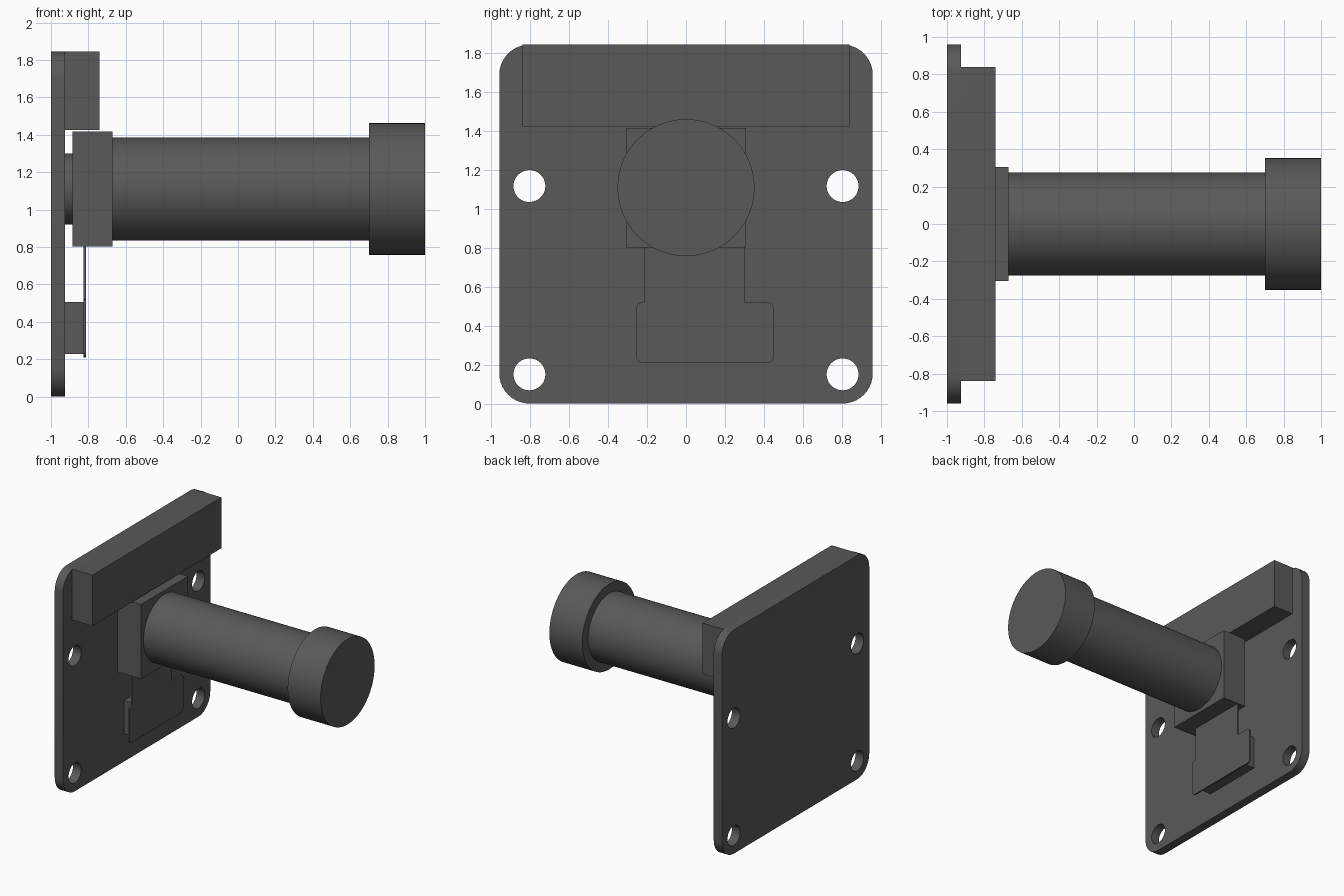
import bpy, bmesh
from math import pi, sin, cos, radians

if "Cube" in bpy.data.objects:
    bpy.data.objects.remove(bpy.data.objects["Cube"])

AXIS_Z = 1.11  # height of the lens axis

dark = bpy.data.materials.new("dark_grey")
dark.diffuse_color = (0.1, 0.1, 0.1, 1)
dark.use_nodes = True
dark.node_tree.nodes["Principled BSDF"].inputs["Base Color"].default_value = dark.diffuse_color


def shade(o):
    bpy.ops.object.select_all(action='DESELECT')
    o.select_set(True)
    bpy.context.view_layer.objects.active = o
    bpy.ops.object.shade_smooth_by_angle(angle=radians(30))


def box(name, x, y, z):
    bpy.ops.mesh.primitive_cube_add(size=1, location=[(a + b) / 2 for a, b in (x, y, z)])
    o = bpy.context.object
    o.name = name
    o.scale = [b - a for a, b in (x, y, z)]
    bpy.ops.object.transform_apply(location=True, rotation=False, scale=True)
    o.data.materials.append(dark)


def cylinder(name, x0, x1, y, z, r, sides=96):
    bpy.ops.mesh.primitive_cylinder_add(vertices=sides, radius=r, depth=x1 - x0,
                                        location=((x0 + x1) / 2, y, z), rotation=(0, pi / 2, 0))
    o = bpy.context.object
    o.name = name
    o.data.materials.append(dark)
    shade(o)
    return o


def corner(y, z, r, start, steps=10):
    return [(y + r * cos(start + pi / 2 * i / steps), z + r * sin(start + pi / 2 * i / steps))
            for i in range(steps + 1)]


def extrude(name, outline, x0, x1):
    bm = bmesh.new()
    face = bm.faces.new([bm.verts.new((x0, y, z)) for y, z in outline])
    geo = bmesh.ops.extrude_face_region(bm, geom=[face])["geom"]
    bmesh.ops.translate(bm, vec=(x1 - x0, 0, 0),
                        verts=[g for g in geo if isinstance(g, bmesh.types.BMVert)])
    if not any(abs(f.normal.x) > 0.9 and abs(f.calc_center_median().x - x0) < 1e-5 for f in bm.faces):
        bm.faces.new([v for v in bm.verts if abs(v.co.x - x0) < 1e-5])
    bmesh.ops.recalc_face_normals(bm, faces=bm.faces)
    mesh = bpy.data.meshes.new(name)
    bm.to_mesh(mesh)
    bm.free()
    o = bpy.data.objects.new(name, mesh)
    bpy.context.collection.objects.link(o)
    mesh.materials.append(dark)
    return o


# Circuit board with rounded corners and four mounting holes
R = 0.155
outline = (corner(0.96 - R, R, R, -pi / 2) + corner(0.96 - R, 1.845 - R, R, 0)
           + corner(R - 0.96, 1.845 - R, R, pi / 2) + corner(R - 0.96, R, R, pi))
board = extrude("circuit_board", outline, -1, -0.925)
for y in (-0.805, 0.805):
    for z in (0.15, 1.118):
        cutter = cylinder("hole_cutter", -1.1, -0.8, y, z, 0.082, 48)
        cutter.hide_render = True
        mod = board.modifiers.new("hole", 'BOOLEAN')
        mod.operation = 'DIFFERENCE'
        mod.solver = 'EXACT'
        mod.object = cutter
        bpy.context.view_layer.objects.active = board
        bpy.ops.object.modifier_apply(modifier=mod.name)
        bpy.data.objects.remove(cutter)
shade(board)

# Header connector along the top edge
box("header_connector", (-0.925, -0.74), (-0.84, 0.84), (1.425, 1.845))

# Sensor pad, lens mount, barrel and cap
cylinder("sensor_pad", -0.925, -0.885, 0, AXIS_Z, 0.19)
box("lens_mount", (-0.885, -0.67), (-0.305, 0.305), (0.803, 1.417))
cylinder("barrel", -0.67, 0.70, 0, AXIS_Z, 0.275)
cylinder("barrel_cap", 0.70, 1.0, 0, AXIS_Z, 0.352)

# Flex cable: neck running into a wide rounded end, with its socket
flex = (corner(0.42, 0.24, 0.03, -pi / 2, 6) + corner(0.42, 0.49, 0.03, 0, 6)
        + [(0.30, 0.52), (0.30, 0.81), (-0.215, 0.81), (-0.215, 0.52)]
        + corner(-0.225, 0.49, 0.03, pi / 2, 6) + corner(-0.225, 0.24, 0.03, pi, 6))
cable = extrude("flex_cable", flex, -0.825, -0.812)
shade(cable)
box("flex_socket", (-0.925, -0.825), (-0.165, 0.37), (0.228, 0.505))
